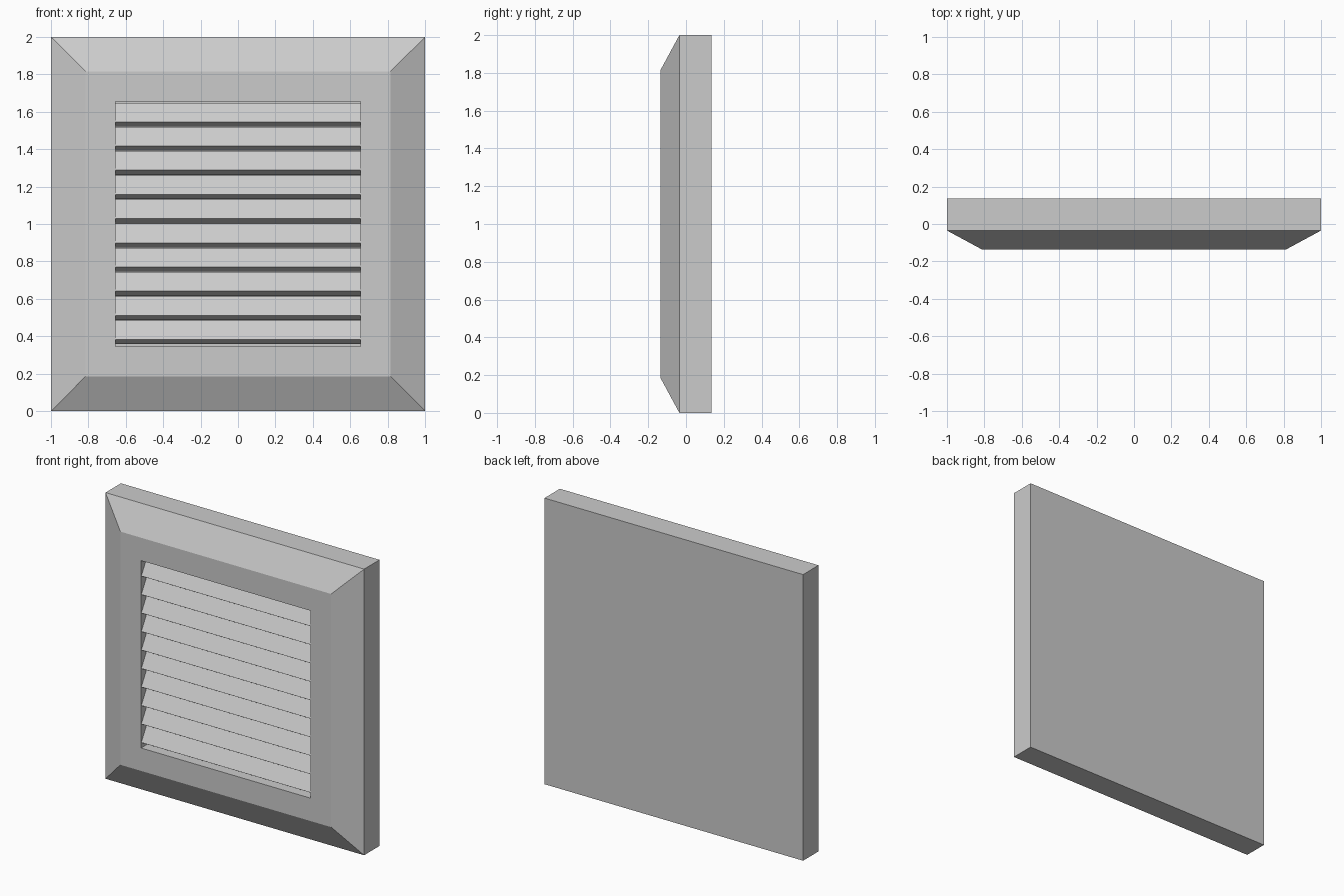
import bpy, bmesh

if "Cube" in bpy.data.objects:
    bpy.data.objects.remove(bpy.data.objects["Cube"])


def finish(name, bm):
    bmesh.ops.recalc_face_normals(bm, faces=bm.faces)
    mesh = bpy.data.meshes.new(name)
    bm.to_mesh(mesh)
    bm.free()
    obj = bpy.data.objects.new(name, mesh)
    bpy.context.collection.objects.link(obj)
    return obj


# Vent housing: square rings (half size, y) from the back, round the bevel, into the recess
bm = bmesh.new()
profile = [(1.0, 0.135), (1.0, -0.035), (0.815, -0.135), (0.655, -0.135), (0.655, 0.0)]
rings = [[bm.verts.new((sx * h, y, 1 + sz * h))
          for sx, sz in ((-1, -1), (1, -1), (1, 1), (-1, 1))]
         for h, y in profile]
for a, b in zip(rings, rings[1:]):
    for i in range(4):
        j = (i + 1) % 4
        bm.faces.new((a[i], a[j], b[j], b[i]))
bm.faces.new(rings[0])
bm.faces.new(rings[-1])
finish("vent_housing", bm)

# Louvre slats: tilted bars, lower edge forward, spanning the opening
SLATS, PITCH, HALF = 10, 0.1293, 0.655
section = [(-0.132, 0.0), (-0.073, 0.102), (-0.030, 0.077), (-0.089, -0.025)]
for n in range(SLATS):
    z0 = 1.546 - n * PITCH
    bm = bmesh.new()
    ends = [[bm.verts.new((x, y, z0 + z)) for y, z in section] for x in (-HALF, HALF)]
    for i in range(4):
        j = (i + 1) % 4
        bm.faces.new((ends[0][i], ends[0][j], ends[1][j], ends[1][i]))
    for end in ends:
        bm.faces.new(end)
    finish(f"louvre_slat_{n + 1}", bm)
